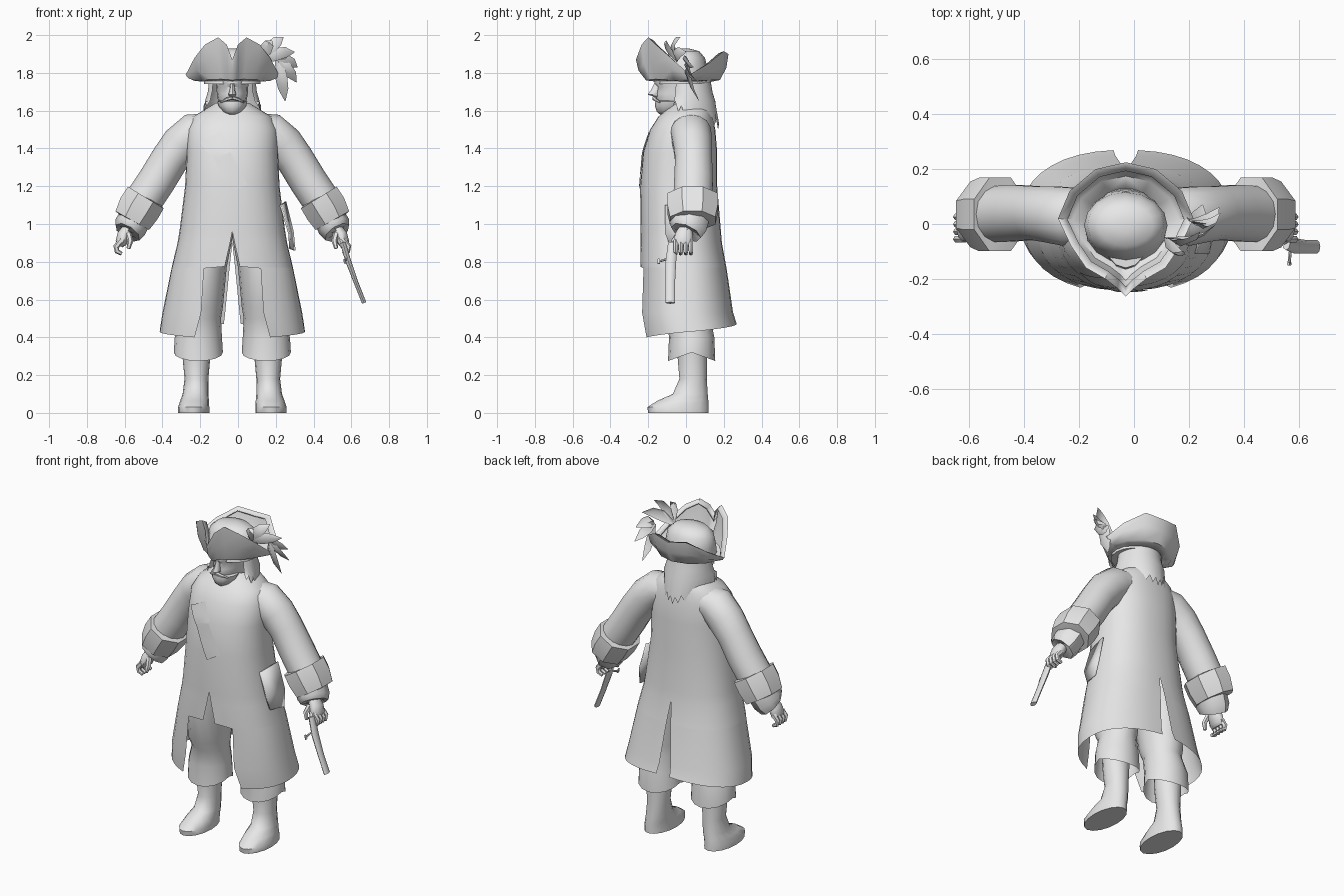
import bpy, bmesh, math
from mathutils import Vector

cube = bpy.data.objects.get("Cube")
if cube:
    bpy.data.objects.remove(cube, do_unlink=True)

CENTRE = -0.03  # the body stands slightly to its right of the origin
grey = bpy.data.materials.new("plain_grey")
grey.use_nodes = True
grey.diffuse_color = (0.8, 0.8, 0.8, 1)
grey.node_tree.nodes["Principled BSDF"].inputs["Base Color"].default_value = (0.8, 0.8, 0.8, 1)


def lerp(a, b, t):
    return a + (b - a) * t


def power(v, p):
    return math.copysign(abs(v) ** p, v)


def grid(name, rows, closed=False, caps=False, mirror=False, angle=45, thick=0):
    """Skin rows of points into one object."""
    bm = bmesh.new()
    vs = [[bm.verts.new(p) for p in row] for row in rows]
    n = len(rows[0])
    for a, b in zip(vs, vs[1:]):
        for i in range(n if closed else n - 1):
            j = (i + 1) % n
            bm.faces.new((a[i], a[j], b[j], b[i]))
    if caps:
        bm.faces.new(vs[0])
        bm.faces.new(vs[-1])
    bmesh.ops.recalc_face_normals(bm, faces=bm.faces)
    mesh = bpy.data.meshes.new(name)
    bm.to_mesh(mesh)
    bm.free()
    mesh.materials.append(grey)
    ob = bpy.data.objects.new(name, mesh)
    bpy.context.collection.objects.link(ob)
    ob.location.x = CENTRE
    bpy.ops.object.select_all(action='DESELECT')
    ob.select_set(True)
    bpy.context.view_layer.objects.active = ob
    bpy.ops.object.shade_smooth_by_angle(angle=math.radians(angle))
    if mirror:
        ob.modifiers.new("mirror", 'MIRROR')
    if thick:
        ob.modifiers.new("thickness", 'SOLIDIFY').thickness = thick
    return ob


def stack(name, rings, sides=16, dip=0, **kw):
    """Horizontal rings (z, centre x, half width, front y, back y)."""
    rows = []
    for k, (z, cx, rx, yf, yb) in enumerate(rings):
        row = []
        for i in range(sides):
            a = math.tau * i / sides
            drop = dip * abs(math.cos(a)) if k == 0 else 0
            row.append((cx + rx * math.sin(a), lerp(yf, yb, (1 - math.cos(a)) / 2), z - drop))
        rows.append(row)
    return grid(name, rows, closed=True, **kw)


def tube(name, path, sides=12, turn=0, **kw):
    """Rings square to a path of (x, y, z, radius across, radius in depth)."""
    pts = [Vector(p[:3]) for p in path]
    rows = []
    for k, p in enumerate(path):
        t = pts[min(k + 1, len(pts) - 1)] - pts[max(k - 1, 0)]
        u = Vector((0, 1, 0)).cross(t).normalized()
        v = t.cross(u).normalized()
        rows.append([pts[k] + u * p[3] * math.cos(a) + v * p[4] * math.sin(a)
                     for a in (turn + math.tau * i / sides for i in range(sides))])
    return grid(name, rows, closed=True, caps=True, **kw)


# Long coat: (z, half width, front y, back y, front opening, back opening)
COAT = [(0.43, .385, -.235, .27, .20, .045), (0.53, .37, -.25, .25, .165, .038),
        (0.765, .322, -.243, .215, .15, .015), (0.775, .32, -.243, .213, .04, .014),
        (0.90, .29, -.24, .19, .012, 0), (0.96, .28, -.24, .185, 0, 0),
        (1.2, .25, -.243, .165, 0, 0), (1.38, .242, -.227, .165, 0, 0),
        (1.5, .24, -.19, .155, 0, 0), (1.57, .205, -.145, .14, 0, 0),
        (1.61, .14, -.10, .13, 0, 0), (1.64, .09, -.07, .10, 0, 0)]
SQ = 0.87


def coat_front(x, z):
    for a, b in zip(COAT, COAT[1:]):
        if a[0] <= z <= b[0]:
            t = (z - a[0]) / (b[0] - a[0])
            rx, yf, yb = (lerp(a[i], b[i], t) for i in (1, 2, 3))
            s = abs(x / rx) ** (1 / SQ)
            return lerp(yf, yb, .5) - (yb - yf) / 2 * math.sqrt(1 - s * s) ** SQ


rows = []
for k, (z, rx, yf, yb, gf, gb) in enumerate(COAT):
    a0 = math.asin((gf / rx) ** (1 / SQ))
    a1 = math.pi - math.asin((gb / rx) ** (1 / SQ))
    row = []
    for i in range(17):
        a = lerp(a0, a1, i / 16)
        y = lerp(yf, yb, .5) - (yb - yf) / 2 * power(math.cos(a), SQ)
        hem = lerp(-.03, .04, i / 16) if k == 0 else 0
        row.append((rx * max(0, math.sin(a)) ** SQ if 0 < a < math.pi - 1e-6 else 0, y, z + hem))
    rows.append(row)
grid("long_coat", rows, mirror=True)


# Chest straps and hip pouch flap, lying on the coat
def patch(name, corners):
    a, b, c, d = (Vector(p) for p in corners)
    rows = []
    for i in range(5):
        l, r = a.lerp(d, i / 4), b.lerp(c, i / 4)
        pts = [l.lerp(r, j / 4) for j in range(5)]
        rows.append([(p.x, coat_front(p.x, p.y) - .006, p.y) for p in pts])
    grid(name, rows)


patch("upper_chest_strap", [(-.17, 1.43), (-.06, 1.49), (0, 1.39), (-.09, 1.33)])
patch("lower_chest_strap", [(-.10, 1.35), (-.01, 1.38), (.08, 1.21), (-.01, 1.16)])
grid("hip_pouch", [[(.26, -.11, 1.10), (.285, .03, 1.12)], [(.305, -.11, .95), (.325, .04, .96)],
                   [(.31, -.08, .87), (.335, .02, .86)]], thick=.009)

# Legs: breeches with a pointed hem, then boots
stack("breeches", [(.32, .18, .13, -.095, .155), (.40, .18, .125, -.09, .15),
                   (.50, .165, .105, -.10, .13), (.56, .165, .115, -.13, .14),
                   (.77, .155, .125, -.16, .15), (.95, .12, .125, -.16, .14)],
      dip=.045, mirror=True)
stack("boots", [(0, .205, .083, -.20, .12), (.03, .205, .083, -.205, .12),
                (.065, .20, .076, -.15, .118), (.10, .195, .068, -.07, .115),
                (.18, .19, .063, -.035, .11), (.30, .19, .074, -.045, .11),
                (.40, .19, .076, -.05, .11)], caps=True, mirror=True)

# Arms: sleeve, turned-back cuff, ruffle
tube("sleeves", [(.10, .02, 1.51, .08, .10), (.20, .025, 1.485, .105, .11),
                 (.27, .035, 1.42, .108, .105), (.33, .04, 1.345, .10, .10),
                 (.40, .04, 1.23, .10, .105), (.48, .035, 1.11, .10, .105)], 14, mirror=True)
tube("cuffs", [(.457, .035, 1.142, .09, .10), (.458, .035, 1.14, .12, .145),
               (.495, .035, 1.08, .122, .145), (.53, .035, 1.018, .11, .13),
               (.531, .035, 1.016, .08, .09)], 8, math.pi / 8, mirror=True, angle=35)
tube("wrist_ruffles", [(.51, .025, 1.04, .085, .10), (.54, .01, .985, .088, .10),
                       (.555, 0, .955, .075, .085), (.553, 0, .965, .04, .04)], 8, mirror=True)

# Hands with four curled fingers and a thumb
tube("palms", [(.55, 0, .98, .03, .035), (.575, -.01, .94, .035, .05),
               (.59, -.015, .90, .03, .052), (.598, -.015, .885, .018, .045)], 10, mirror=True)
for i in range(4):
    y = -.055 + i * .027
    tube("finger_%d" % (i + 1), [(.59, y, .91, .017, .014), (.615, y, .88, .016, .014),
                                 (.61, y, .855, .014, .013), (.585, y, .842, .01, .01)],
         6, mirror=True)
tube("thumbs", [(.55, -.04, .95, .017, .015), (.54, -.065, .91, .016, .015),
                (.55, -.07, .87, .01, .01)], 6, mirror=True)

# Pistol held in the left hand
tube("pistol_grip", [(.535, -.01, .965, .012, .014), (.565, -.04, .92, .016, .02),
                     (.595, -.065, .87, .014, .024)], 8)
tube("pistol_barrel", [(.585, -.07, .90, .015, .025), (.615, -.08, .80, .015, .028),
                       (.655, -.083, .69, .012, .025), (.698, -.083, .582, .012, .025)], 8)
tube("pistol_trigger", [(.60, -.10, .815, .006, .006), (.595, -.148, .80, .006, .006)], 6)
tube("pistol_hammer", [(.592, -.145, .815, .005, .008), (.60, -.145, .79, .005, .008)], 6)

# Head, nose, brow and beard
stack("head", [(1.56, 0, .06, -.07, .09), (1.61, 0, .065, -.13, .10), (1.65, 0, .075, -.155, .11),
               (1.69, 0, .082, -.158, .12), (1.725, 0, .084, -.15, .12),
               (1.745, 0, .086, -.168, .12), (1.80, 0, .09, -.16, .12)], caps=True)
stack("nose", [(1.673, 0, .014, -.165, -.13), (1.685, 0, .021, -.203, -.13),
               (1.71, 0, .014, -.185, -.13), (1.745, 0, .01, -.168, -.13)], 8, caps=True)
stack("beard", [(1.578, 0, .025, -.135, -.08), (1.595, 0, .052, -.155, -.02),
                (1.625, 0, .073, -.165, .0), (1.648, 0, .08, -.162, .0),
                (1.655, 0, .06, -.15, .0)], 12, caps=True)
tube("moustache", [(0, -.168, 1.668, .01, .012), (.03, -.165, 1.66, .009, .012),
                   (.06, -.14, 1.645, .004, .006)], 6, mirror=True)

# Hair: open at the face, with ragged ends
rows = []
for k, (z, rx, ry) in enumerate([(1.79, .12, .125), (1.70, .13, .14), (1.65, .145, .155), (1.57, .165, .175)]):
    row = []
    for i in range(17):
        a = lerp(math.radians(55), math.pi, i / 16)
        end = 0
        if k == 3:
            end = lerp(.065, -.065, (i / 16) ** .7) + (.03 if i % 2 else -.01)
        x = rx * math.sin(a) if i < 16 else 0
        row.append((x * (1 - .3 * (k == 3) * (i / 16)), -ry * math.cos(a) * (1 if i > 5 else .7), z + end))
    rows.append(row)
grid("hair", rows, mirror=True)

# Cocked hat: crown and a brim turned up in three lobes
stack("hat_crown", [(1.74, 0, .15, -.15, .125), (1.82, 0, .152, -.125, .115), (1.88, 0, .14, -.11, .10),
                    (1.915, 0, .10, -.08, .07), (1.928, 0, .03, -.03, .02)], caps=True)
EDGE = [(0, -.265, 1.87), (.03, -.235, 1.95), (.075, -.20, 1.988), (.145, -.16, 1.95),
        (.20, -.08, 1.88), (.247, .02, 1.79), (.205, .12, 1.85), (.11, .20, 1.915), (0, .225, 1.90)]
rows = []
for scale, rise in ((.58, -.02), (.80, .05), (.95, .5), (1, 1), (.86, .93)):
    rows.append([(x * scale, y * scale, lerp(1.755, z, rise)) for x, y, z in EDGE])
grid("hat_brim", rows, mirror=True, angle=50, thick=.008)


# Plume on the left of the hat
def blade(name, a, b, width):
    a, b = Vector(a), Vector(b)
    side = (b - a).cross(Vector((.3, 1, .2))).normalized() * width
    bow = Vector((0, -.02, .01))
    mid, far = a.lerp(b, .4) + bow, a.lerp(b, .75) + bow
    grid(name, [[a - side * .4, a, a + side * .4], [mid - side, mid + bow, mid + side],
                [far - side * .8, far + bow * .5, far + side * .8], [b - side * .05, b, b + side * .05]])


TIPS = [(.27, -.03, 1.99), (.21, -.10, 1.97), (.33, .0, 1.91), (.345, .04, 1.83), (.34, .06, 1.75), (.28, .07, 1.65)]
for i, tip in enumerate(TIPS):
    root = (.15, -.05, 1.87) if i < 3 else (.24, .01, 1.87)
    blade("plume_blade_%d" % (i + 1), root, tip, .035)
